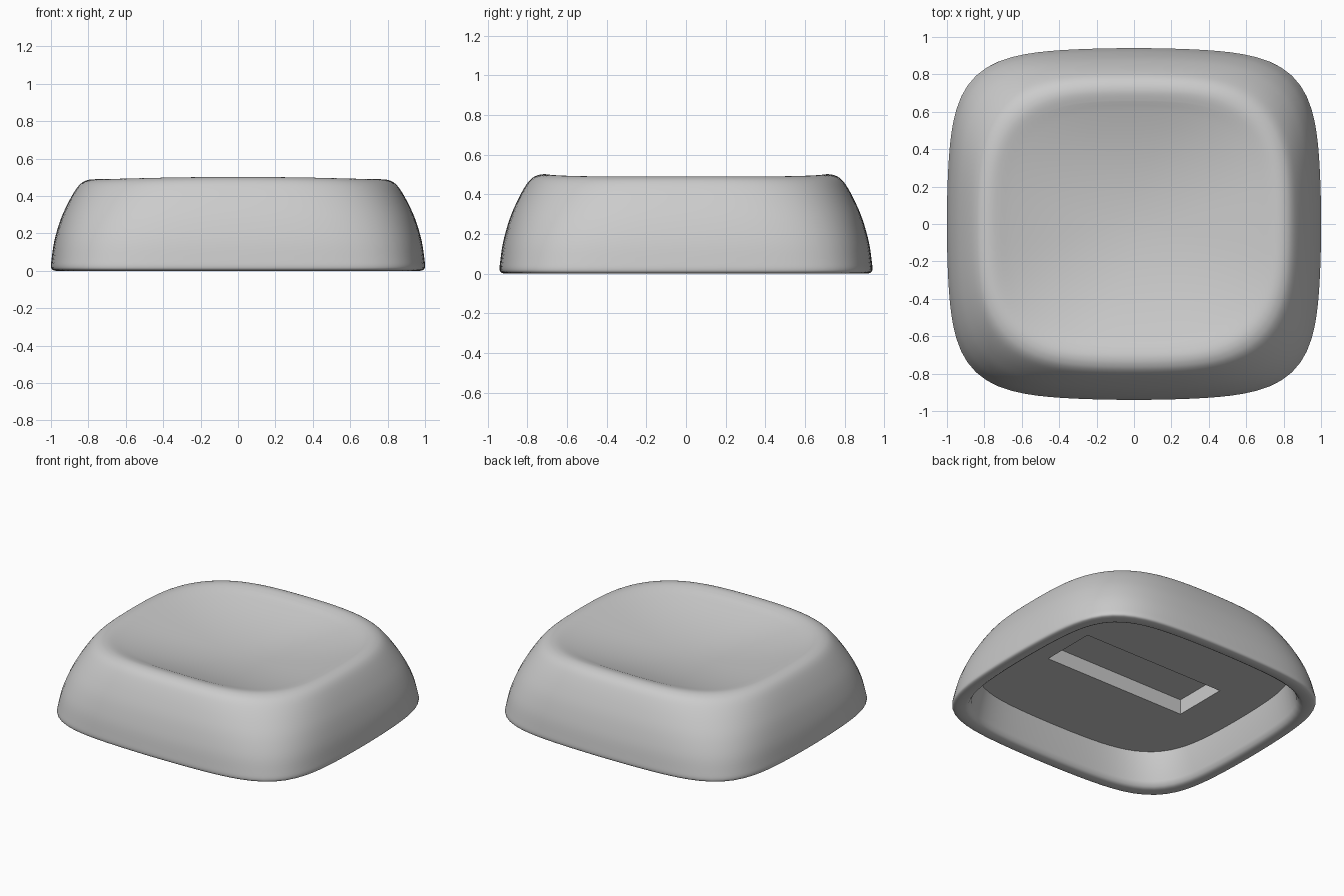
import bpy
import bmesh
import math
from mathutils import Vector

if "Cube" in bpy.data.objects:
    bpy.data.objects.remove(bpy.data.objects["Cube"], do_unlink=True)

HALF_X, HALF_Y = 1.0, 0.94
SEGMENTS = 112
BULGE = 0.06
CEILING = 0.23
SLOT_X, SLOT_Y, SLOT_TOP = 0.55, 0.195, 0.335
RIM_Z, DISH_DEPTH, RIM_INSET = 0.488, 0.11, 0.25

grey = bpy.data.materials.new("light grey plastic")
grey.use_nodes = True
colour = (0.6, 0.6, 0.6, 1)
grey.diffuse_color = colour
grey.node_tree.nodes["Principled BSDF"].inputs["Base Color"].default_value = colour


def smooth_path(points, steps=4):
    """Catmull-Rom curve through a profile."""
    pts = [Vector(p) for p in points]
    pts = [pts[0]] + pts + [pts[-1]]
    path = []
    for a, b, c, d in zip(pts, pts[1:], pts[2:], pts[3:]):
        for i in range(steps):
            t = i / steps
            path.append(0.5 * (2 * b + (c - a) * t + (2 * a - 5 * b + 4 * c - d) * t ** 2
                               + (3 * b - a - 3 * c + d) * t ** 3))
    return path + [pts[-1]]


def ring(bm, half_x, half_y, z, power):
    """Rounded square loop with bowed sides; the rim rises at front and back middle."""
    verts = []
    lift = 0.012 * max(0.0, min(1.0, (z - 0.2) / 0.25))
    for i in range(SEGMENTS):
        a = 2 * math.pi * i / SEGMENTS
        c, s = math.cos(a), math.sin(a)
        r = (abs(c) ** power + abs(s) ** power) ** (-1 / power)
        u, v = r * c, r * s
        x = half_x * u * (1 - BULGE * v * v)
        y = half_y * v * (1 - BULGE * u * u)
        rise = min(1, (y / 0.7) ** 2) - (x * y / 0.55) ** 2
        verts.append(bm.verts.new((x, y, z + lift * rise)))
    return verts


def bridge(bm, low, high):
    n = len(low)
    for i in range(n):
        bm.faces.new((low[i], low[(i + 1) % n], high[(i + 1) % n], high[i]))


bm = bmesh.new()

# Hollow inner wall, rounded foot and curved outer wall, as (inset, height)
inner = [(0.125, CEILING), (0.1, 0.04), (0.088, 0.012), (0.07, 0)]
outer = [(0.025, 0), (0.007, 0.006), (0, 0.022), (0.003, 0.06), (0.018, 0.16),
         (0.05, 0.27), (0.09, 0.36), (0.13, 0.43), (0.16, 0.466), (0.19, 0.483),
         (0.22, 0.489), (0.25, 0.487), (0.285, 0.479)]
rings = [ring(bm, HALF_X - i, HALF_Y - i, z, 5.8 - 4 * z)
         for i, z in inner + smooth_path(outer)]

# Scooped top, rounder towards the middle
for k in range(18, 0, -1):
    f = 0.92 * k / 18
    rings.append(ring(bm, (HALF_X - RIM_INSET) * f, (HALF_Y - RIM_INSET) * f,
                      RIM_Z - DISH_DEPTH * (1 - f * f), 2 + 1.85 * f))
for low, high in zip(rings, rings[1:]):
    bridge(bm, low, high)
bm.faces.new(rings[-1])

# Slot recessed into the flat underside
corners = [(-1, -1), (1, -1), (1, 1), (-1, 1)]
mouth, roof = [[bm.verts.new((x * SLOT_X, y * SLOT_Y, z)) for x, y in corners]
               for z in (CEILING, SLOT_TOP)]
bridge(bm, mouth, roof)
bm.faces.new(roof)

# Flat underside around the slot
for v in rings[0]:
    v.co.z = CEILING
edges = [bm.edges.get((loop[i], loop[i - 1]))
         for loop in (rings[0], mouth) for i in range(len(loop))]
bmesh.ops.triangle_fill(bm, edges=edges, use_beauty=True, use_dissolve=False)
bmesh.ops.recalc_face_normals(bm, faces=bm.faces[:])

mesh = bpy.data.meshes.new("key_cap")
bm.to_mesh(mesh)
bm.free()
mesh.materials.append(grey)
cap = bpy.data.objects.new("key_cap", mesh)
bpy.context.collection.objects.link(cap)

bpy.ops.object.select_all(action="DESELECT")
cap.select_set(True)
bpy.context.view_layer.objects.active = cap
bpy.ops.object.shade_smooth_by_angle(angle=math.radians(40))
